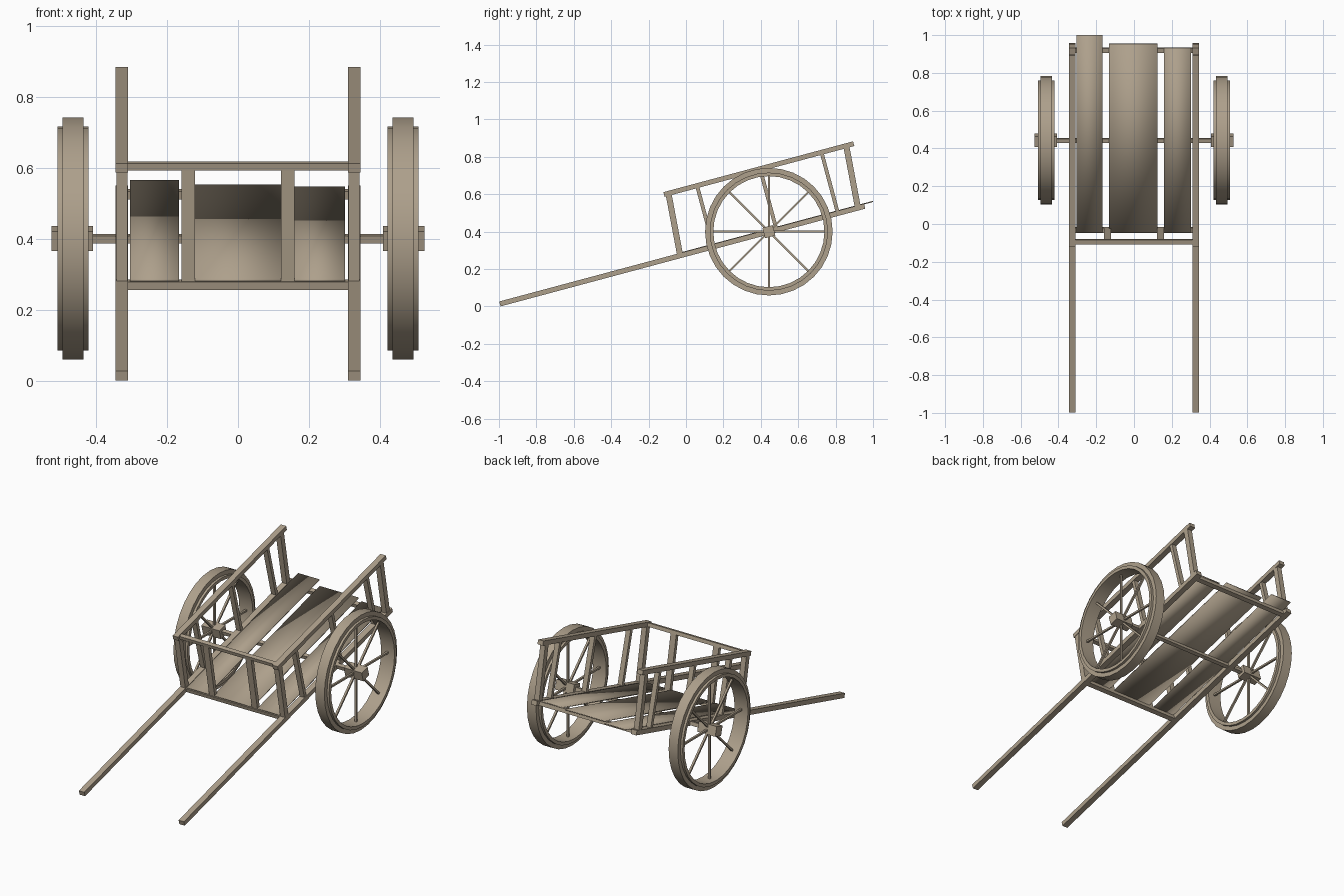
import bpy, bmesh, math
from mathutils import Vector, Matrix

if "Cube" in bpy.data.objects:
    bpy.data.objects.remove(bpy.data.objects["Cube"])

TILT = math.radians(15)
AXLE = Vector((0, 0.443, 0.4))
BASE = Matrix.Translation(AXLE) @ Matrix.Rotation(TILT, 4, 'X')  # cart frame: x, along, up

wood = bpy.data.materials.new("weathered_wood")
wood.diffuse_color = (0.42, 0.35, 0.26, 1)
wood.use_nodes = True
wood.node_tree.nodes["Principled BSDF"].inputs["Base Color"].default_value = wood.diffuse_color


def finish(name, bm, smooth=False):
    bmesh.ops.recalc_face_normals(bm, faces=bm.faces)
    me = bpy.data.meshes.new(name)
    bm.to_mesh(me)
    bm.free()
    me.materials.append(wood)
    ob = bpy.data.objects.new(name, me)
    bpy.context.collection.objects.link(ob)
    if smooth:
        for p in me.polygons:
            p.use_smooth = True
    return ob


def box(name, lo, hi, lean=0.0, smooth=False):
    """Box in the tilted cart frame; lean shifts the top along the cart."""
    bm = bmesh.new()
    bmesh.ops.create_cube(bm, size=1)
    for v in bm.verts:
        top = v.co.z > 0
        v.co = Vector([l + (c + 0.5) * (h - l) for c, l, h in zip(v.co, lo, hi)])
        if top:
            v.co.y += lean
    bm.transform(BASE)
    return finish(name, bm, smooth)


# side frames: shaft, top rail, posts and slats
for s, side in ((-1, "left"), (1, "right")):
    def side_box(name, u0, u1, w0, w1, half=0.0175, lean=0.0):
        x = s * 0.327
        box(f"{side}_{name}", (x - half, u0, w0), (x + half, u1, w1), lean)

    side_box("shaft", -1.489, 0.53, -0.0145, 0.0125)
    side_box("top_rail", -0.49, 0.56, 0.324, 0.35)
    side_box("front_post", -0.507, -0.475, 0.0, 0.33, 0.016, 0.025)
    side_box("back_post", 0.477, 0.509, 0.0, 0.33, 0.016, 0.025)
    for i, u in enumerate((-0.307, 0.042, 0.382)):
        side_box(f"slat_{i + 1}", u - 0.01, u + 0.01, 0.0, 0.33, 0.015)
    # front panel slat
    x = s * 0.14
    box(f"{side}_front_slat", (x - 0.0185, -0.502, 0.0), (x + 0.0185, -0.48, 0.335), 0.025)

# cross bars
box("front_top_bar", (-0.315, -0.478, 0.326), (0.315, -0.454, 0.347))
box("front_bottom_bar", (-0.315, -0.505, -0.0145), (0.315, -0.478, 0.0085))
box("back_bottom_bar", (-0.315, 0.48, -0.0145), (0.315, 0.506, 0.0085))

# floor planks of uneven length
for name, x0, x1, u1 in (("left", -0.305, -0.166, 0.58),
                         ("middle", -0.132, 0.124, 0.532),
                         ("right", 0.158, 0.301, 0.51)):
    box(f"{name}_floor_plank", (x0, -0.5, 0.009), (x1, u1, 0.015), smooth=True)

# axle
box("axle", (-0.5, -0.011, -0.011), (0.5, 0.011, 0.011))

# wheels: stepped rim, square hub, eight spokes
PROFILE = [(0.297, -0.044), (0.316, -0.044), (0.316, -0.03), (0.341, -0.03),
           (0.341, 0.03), (0.316, 0.03), (0.316, 0.044), (0.297, 0.044)]
SEG = 32
for s, side in ((-1, "left"), (1, "right")):
    centre = Vector((s * 0.465, AXLE.y, AXLE.z))
    bm = bmesh.new()
    rings = []
    for i in range(SEG):
        a = 2 * math.pi * i / SEG
        rings.append([bm.verts.new(centre + Vector((x, r * math.cos(a), r * math.sin(a))))
                      for r, x in PROFILE])
    n = len(PROFILE)
    for i in range(SEG):
        p, q = rings[i], rings[(i + 1) % SEG]
        for j in range(n):
            k = (j + 1) % n
            bm.faces.new((p[j], p[k], q[k], q[j]))
    rim = finish(f"{side}_wheel_rim", bm)
    bpy.ops.object.select_all(action='DESELECT')
    rim.select_set(True)
    bpy.context.view_layer.objects.active = rim
    bpy.ops.object.shade_smooth_by_angle(angle=math.radians(35))

    hx = s * 0.467
    box(f"{side}_wheel_hub", (hx - 0.059, -0.0285, -0.0285), (hx + 0.059, 0.0285, 0.0285))

    bm = bmesh.new()
    for i in range(8):
        m = (Matrix.Translation(centre) @ Matrix.Rotation(i * math.pi / 4, 4, 'X')
             @ Matrix.Translation((0, 0, 0.16)) @ Matrix.Diagonal((0.012, 0.011, 0.29, 1)))
        bmesh.ops.create_cube(bm, size=1, matrix=m)
    finish(f"{side}_wheel_spokes", bm)
